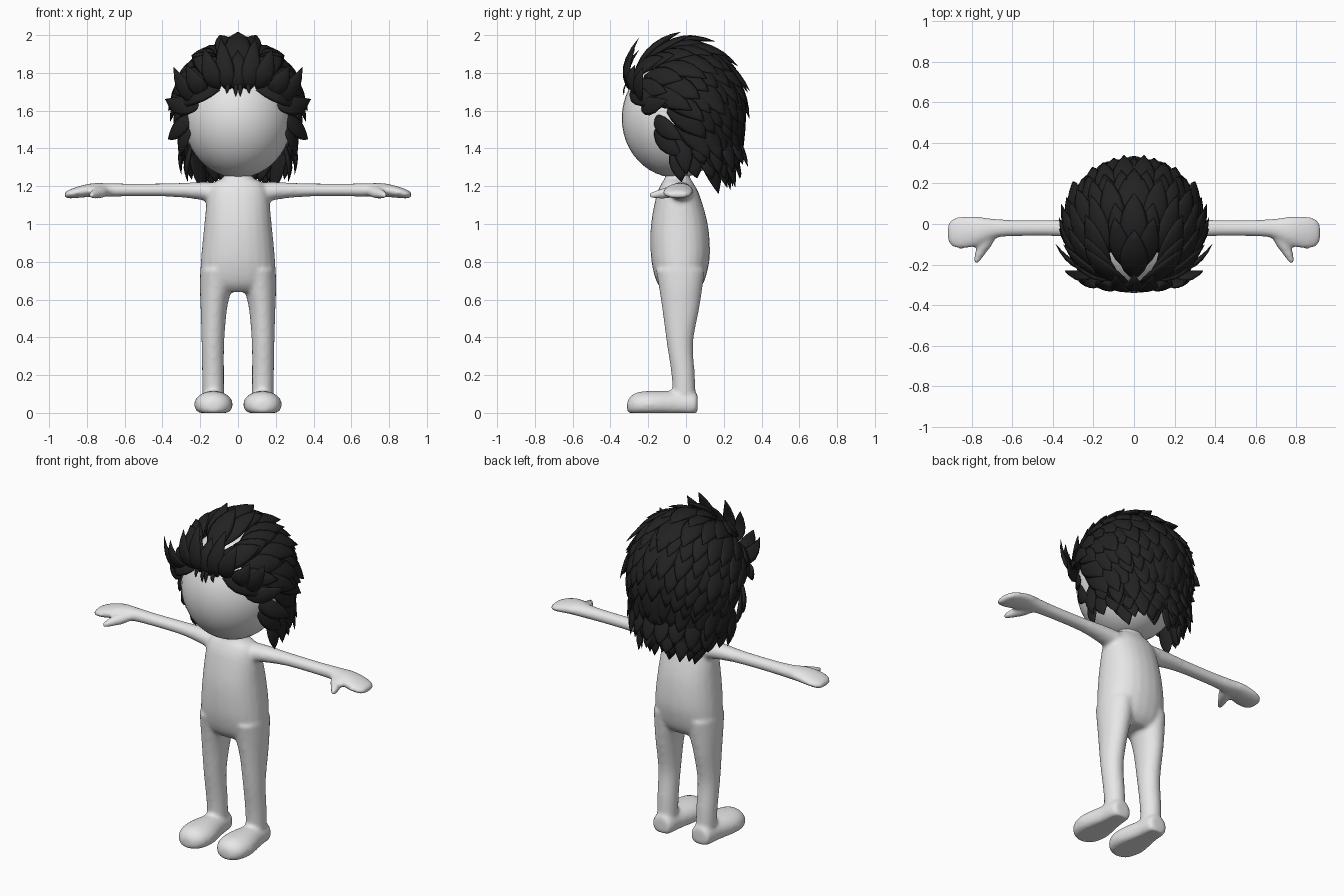
import bpy, bmesh, math, random
from mathutils import Vector

if "Cube" in bpy.data.objects:
    bpy.data.objects.remove(bpy.data.objects["Cube"])

random.seed(4)


def material(name, c):
    m = bpy.data.materials.new(name)
    m.diffuse_color = (c, c, c, 1)
    m.use_nodes = True
    m.node_tree.nodes["Principled BSDF"].inputs["Base Color"].default_value = m.diffuse_color
    return m


SKIN = material("pale grey", 0.8)
HAIR = material("soft black", 0.016)


def finish(bm, name, mat):
    bmesh.ops.recalc_face_normals(bm, faces=bm.faces)
    me = bpy.data.meshes.new(name)
    bm.to_mesh(me)
    bm.free()
    me.materials.append(mat)
    for p in me.polygons:
        p.use_smooth = True
    ob = bpy.data.objects.new(name, me)
    bpy.context.collection.objects.link(ob)
    return ob


def skin_rings(bm, rings):
    loops = [[bm.verts.new(p) for p in r] for r in rings]
    n = len(loops[0])
    for a, b in zip(loops, loops[1:]):
        for i in range(n):
            bm.faces.new((a[i], a[(i + 1) % n], b[(i + 1) % n], b[i]))
    bm.faces.new(loops[0])
    bm.faces.new(loops[-1])


def smooth_rows(rows, sub=5):
    """Catmull-Rom through rows of numbers."""
    pts = [Vector(r) for r in rows]
    out = []
    for i in range(len(pts) - 1):
        a, b, c, d = pts[max(i - 1, 0)], pts[i], pts[i + 1], pts[min(i + 2, len(pts) - 1)]
        for k in range(sub):
            t = k / sub
            out.append(0.5 * (2 * b + (c - a) * t + (2 * a - 5 * b + 4 * c - d) * t * t
                              + (3 * b - a - 3 * c + d) * t ** 3))
    return out + [pts[-1]]


def loft(bm, rows, u, v, mirror=False, power=1.0):
    """Rows are centre x, y, z and the two half sizes along u and v."""
    u, v = Vector(u), Vector(v)
    for s in ((1, -1) if mirror else (1,)):
        rings = []
        for r in smooth_rows(rows):
            ring = []
            for i in range(24):
                a = math.tau * i / 24
                c, d = math.cos(a), math.sin(a)
                c = math.copysign(abs(c) ** power, c)
                d = math.copysign(abs(d) ** power, d)
                p = Vector(r[:3]) + u * c * r[3] + v * d * r[4]
                ring.append((p.x * s, p.y, max(p.z, 0)))
            rings.append(ring)
        skin_rings(bm, rings)


# Body: lofted torso, legs, feet and arms fused into one skin
X, Y, Z = (1, 0, 0), (0, 1, 0), (0, 0, 1)
bm = bmesh.new()
loft(bm, [(0, -.045, 1.32, .07, .065), (0, -.045, 1.25, .075, .065), (0, -.045, 1.215, .135, .085),
          (0, -.042, 1.15, .162, .115), (0, -.035, 1.0, .178, .15), (0, -.03, .85, .193, .157),
          (0, -.03, .75, .198, .143), (0, -.03, .68, .185, .118), (0, -.03, .64, .13, .08)],
     X, Y, power=.9)
loft(bm, [(.115, -.03, .76, .085, .13), (.118, -.028, .66, .084, .115), (.128, -.028, .55, .07, .098),
          (.133, -.032, .37, .06, .07), (.132, -.015, .2, .058, .062), (.13, -.008, .05, .056, .06)],
     X, Y, True)
loft(bm, [(.13, .062, .05, .035, .04), (.13, .045, .045, .062, .065), (.13, -.05, .045, .075, .07),
          (.13, -.18, .045, .102, .072), (.13, -.26, .042, .09, .066), (.13, -.30, .036, .055, .045),
          (.13, -.312, .032, .02, .02)], X, Z, True)
loft(bm, [(.08, -.03, 1.16, .07, .06), (.2, -.025, 1.175, .056, .047), (.35, -.02, 1.18, .042, .036),
          (.55, -.02, 1.18, .04, .034), (.68, -.022, 1.18, .047, .036), (.77, -.035, 1.18, .072, .036),
          (.85, -.043, 1.168, .08, .03), (.9, -.043, 1.157, .066, .022), (.918, -.043, 1.154, .035, .012)],
     Y, Z, True)
loft(bm, [(.71, -.045, 1.175, .04, .028), (.735, -.1, 1.165, .038, .03), (.76, -.15, 1.157, .026, .024),
          (.775, -.185, 1.152, .016, .016), (.778, -.197, 1.15, .007, .007)], X, Z, True)
body = finish(bm, "body", SKIN)
rm = body.modifiers.new("fuse", 'REMESH')
rm.mode, rm.voxel_size, rm.use_smooth_shade = 'VOXEL', .011, True
sm = body.modifiers.new("soften", 'SMOOTH')
sm.factor, sm.iterations = .5, 7

# Head
bm = bmesh.new()
bmesh.ops.create_uvsphere(bm, u_segments=40, v_segments=24, radius=1)
for v in bm.verts:
    v.co = Vector((v.co.x * .287, v.co.y * .29 - .05, v.co.z * .315 + 1.56))
finish(bm, "head", SKIN)

# Hair: leaf-shaped locks that sweep from the forehead over the skull
CENTRE, RADII = Vector((0, -.02, 1.6)), Vector((.315, .305, .35))
FOREHEAD = Vector((0, -.34, 1.74))
LEAF = (.3, .72, .96, 1, .85, .52, .04)


def shell_normal(p):
    q = p - CENTRE
    q = Vector((q.x / RADII.x ** 2, q.y / RADII.y ** 2, max(q.z, -.06) / RADII.z ** 2))
    return q.normalized()


def lock(bm, pts, width, thick=.28):
    n = len(pts)
    for s in (1, -1):
        rings = []
        for i, p in enumerate(pts):
            t = (pts[min(i + 1, n - 1)] - pts[max(i - 1, 0)]).normalized()
            side = t.cross(shell_normal(p)).normalized()
            up = side.cross(t)
            w = width * LEAF[i]
            ring = []
            for k in range(8):
                a = math.tau * k / 8
                q = p + side * math.cos(a) * w + up * math.sin(a) * w * thick
                ring.append((q.x * s, q.y, q.z))
            rings.append(ring)
        skin_rings(bm, rings)
        if max(abs(p.x) for p in pts) < .002:
            break


def swept(bm, root, length, width, lift):
    p, pts = root.copy(), []
    for i in range(7):
        pts.append(p.copy())
        n = shell_normal(p)
        d = (p - FOREHEAD).normalized()
        d.z -= .55 * min(max((p.y + .1) / .3, 0), 1)
        d = (d - n * d.dot(n)).normalized() + n * (lift * (i / 6) ** 1.2 + .02)
        p = p + d * length / 6
    lock(bm, pts, width)


def bent(bm, a, b, c, width):
    a, b, c = Vector(a), Vector(b), Vector(c)
    lock(bm, [a * (1 - t) ** 2 + b * 2 * t * (1 - t) + c * t * t for t in (i / 6 for i in range(7))], width)


# Crown and side locks spread evenly over the scalp
bm = bmesh.new()
COUNT = 210
for i in range(COUNT):
    z = 1 - 2 * (i + .5) / COUNT
    a = i * math.pi * (3 - math.sqrt(5))
    r = math.sqrt(1 - z * z)
    root = CENTRE + Vector((r * math.cos(a) * RADII.x, r * math.sin(a) * RADII.y, z * RADII.z))
    if root.x < .03 or root.z < max(1.47 - .95 * root.y, 1.42):
        continue
    swept(bm, root, random.uniform(.24, .31), random.uniform(.052, .066), random.uniform(.2, .42))
for y, z in ((-.26, 1.83), (-.14, 1.93), (0, 1.95), (.12, 1.91), (.21, 1.83), (.27, 1.7), (.285, 1.58)):
    swept(bm, Vector((0, y, z)), .3, .07, .25)
finish(bm, "swept_hair", HAIR)

# Long locks hanging at the nape and behind the jaw
bm = bmesh.new()
for row, (z, tip) in enumerate(((1.5, 1.27), (1.44, 1.2))):
    for k in range(6):
        a = math.radians(8 + 17 * k + 6 * row)
        s, c = math.sin(a), math.cos(a)
        r = .27 - .03 * row
        bent(bm, (r * s, r * c * .95 - .01, z), ((r + .05) * s, (r + .04) * c, z - .12),
             ((r + .03) * s, (r + .04) * c + .02, tip + random.uniform(-.01, .05)), .05)
finish(bm, "nape_hair", HAIR)

# Upswept fringe, flared temple tips and small forehead wisps
bm = bmesh.new()
for a, b, c, w in (
        ((0, -.29, 1.7), (0, -.36, 1.8), (0, -.25, 1.92), .055),
        ((.05, -.29, 1.71), (.07, -.37, 1.8), (.09, -.25, 1.985), .05),
        ((.11, -.27, 1.71), (.14, -.36, 1.78), (.18, -.27, 1.93), .05),
        ((.16, -.25, 1.69), (.23, -.33, 1.72), (.27, -.27, 1.84), .05),
        ((.19, -.23, 1.66), (.29, -.28, 1.68), (.34, -.23, 1.83), .05),
        ((.1, -.28, 1.72), (.25, -.31, 1.68), (.34, -.1, 1.63), .05),
        ((.2, -.23, 1.64), (.31, -.22, 1.6), (.385, -.1, 1.66), .05),
        ((.24, -.17, 1.57), (.33, -.12, 1.5), (.37, -.02, 1.45), .05),
        ((.25, -.16, 1.52), (.31, -.12, 1.42), (.31, -.02, 1.36), .05),
        ((.012, -.3, 1.76), (.012, -.34, 1.72), (.012, -.33, 1.675), .012),
        ((.05, -.3, 1.76), (.055, -.34, 1.72), (.06, -.325, 1.69), .012)):
    bent(bm, a, b, c, w)
finish(bm, "fringe", HAIR)
